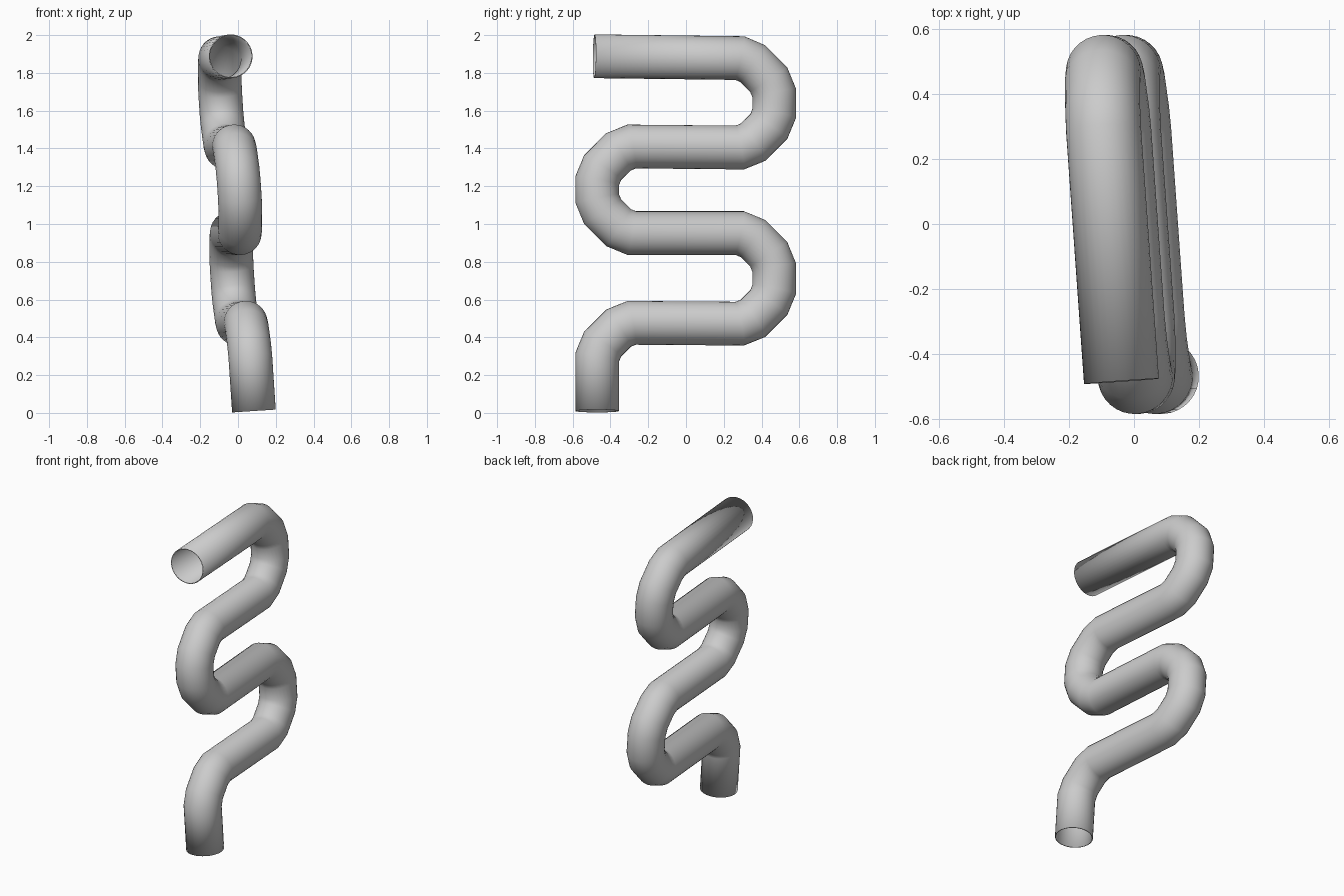
import bpy, bmesh, math
from mathutils import Vector

cube = bpy.data.objects.get("Cube")
if cube:
    bpy.data.objects.remove(cube, do_unlink=True)

RADIUS, WALL, SIDES, FILLET = 0.11, 0.006, 32, 0.183
LEAN_Y, LEAN_Z = -0.072, -0.066   # the pipe lies in one tilted plane


def on_plane(y, z):
    return Vector((0.051 + LEAN_Y * y + LEAN_Z * z, y, z))


# Corners of the serpentine, from the upper open end to the foot
corners = [on_plane(y, z) for y, z in (
    (-0.485, 1.888), (0.467, 1.876), (0.467, 1.403), (-0.47, 1.412),
    (-0.47, 0.952), (0.467, 0.952), (0.467, 0.471), (-0.47, 0.478),
    (-0.47, 0.01))]

# Each corner becomes a bend of three straight pieces
path = [corners[0]]
for before, c, after in zip(corners, corners[1:], corners[2:]):
    start = c + (before - c).normalized() * FILLET
    end = c + (after - c).normalized() * FILLET
    for u, v in ((0, 0), (0.38, 0.157), (0.843, 0.62), (1, 1)):
        path.append(start * (1 - u) + c * (u - v) + end * v)
path.append(corners[-1])

# Sweep a circle along the path with mitred rings
normal = Vector((1, -LEAN_Y, -LEAN_Z)).normalized()
bm = bmesh.new()
rings = []
for i, p in enumerate(path):
    d_in = (p - path[i - 1]).normalized() if i else (path[1] - p).normalized()
    d_out = (path[i + 1] - p).normalized() if i < len(path) - 1 else d_in
    side = normal.cross((d_in + d_out).normalized())
    stretch = 1 / math.cos(d_in.angle(d_out, 0) / 2)
    ring = []
    for k in range(SIDES):
        a = math.tau * k / SIDES
        ring.append(bm.verts.new(p + RADIUS * (
            normal * math.cos(a) + side * stretch * math.sin(a))))
    rings.append(ring)
for r0, r1 in zip(rings, rings[1:]):
    for k in range(SIDES):
        n = (k + 1) % SIDES
        bm.faces.new((r0[k], r0[n], r1[n], r1[k]))

mesh = bpy.data.meshes.new("bent_pipe")
bm.to_mesh(mesh)
bm.free()
pipe = bpy.data.objects.new("bent_pipe", mesh)
bpy.context.collection.objects.link(pipe)

# Thin wall, open at both ends
solid = pipe.modifiers.new("wall", "SOLIDIFY")
solid.thickness = WALL
solid.offset = -1

# Plain grey metal
color = (0.6, 0.6, 0.6, 1)
grey = bpy.data.materials.new("light_grey")
grey.use_nodes = True
grey.diffuse_color = color
grey.node_tree.nodes["Principled BSDF"].inputs["Base Color"].default_value = color
mesh.materials.append(grey)

bpy.ops.object.select_all(action="DESELECT")
pipe.select_set(True)
bpy.context.view_layer.objects.active = pipe
bpy.ops.object.shade_smooth_by_angle(angle=math.radians(40))
